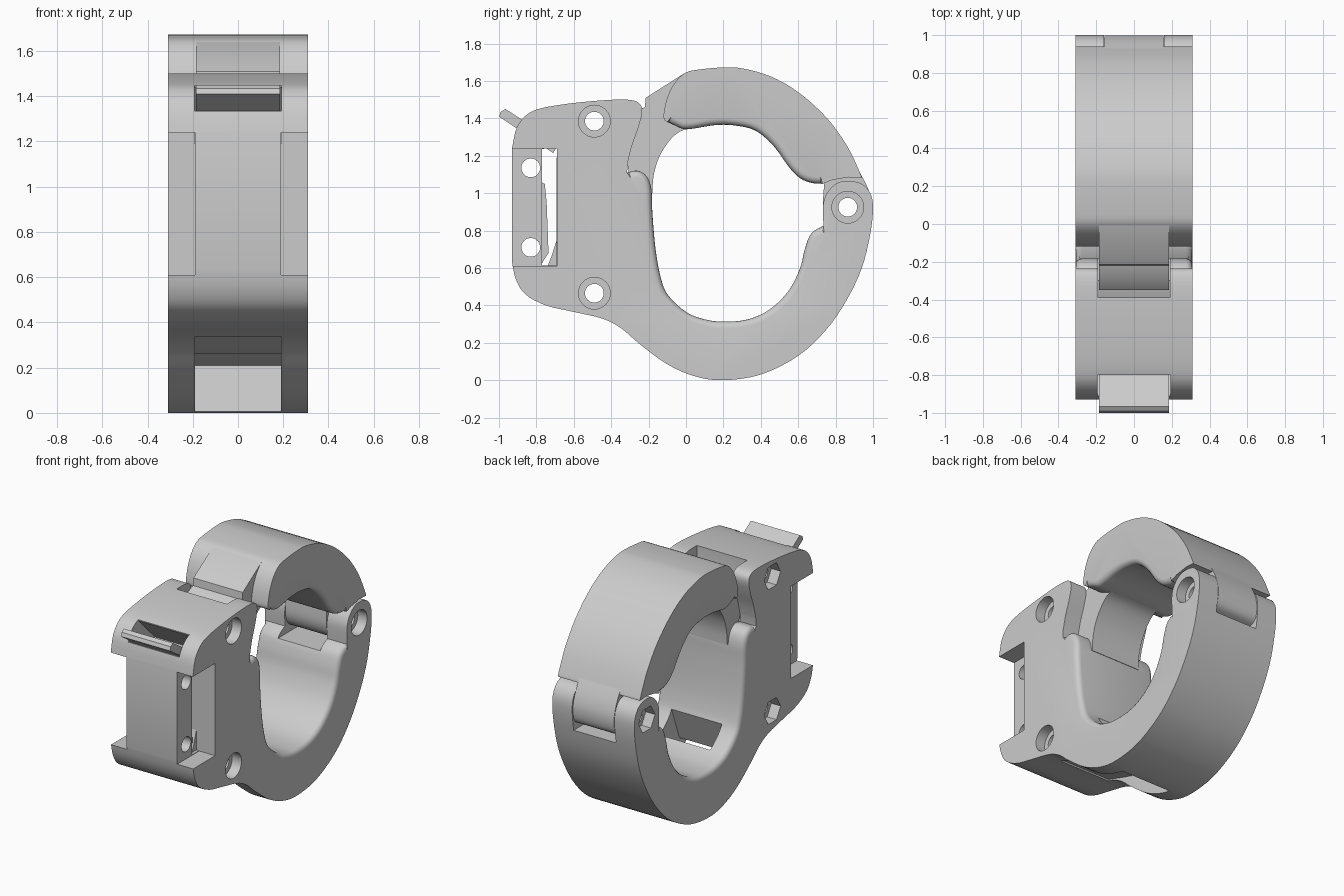
import bpy, bmesh, math

cube = bpy.data.objects.get("Cube")
if cube:
    bpy.data.objects.remove(cube)

grey = bpy.data.materials.new("clamp grey")
grey.use_nodes = True
COLOUR = (0.6, 0.6, 0.6, 1)
grey.diffuse_color = COLOUR
grey.node_tree.nodes["Principled BSDF"].inputs["Base Color"].default_value = COLOUR


def spline(pts, steps=4):
    """Smooth open run through (y, z) points."""
    out = []
    for i in range(len(pts) - 1):
        a, b, c, d = pts[max(i - 1, 0)], pts[i], pts[i + 1], pts[min(i + 2, len(pts) - 1)]
        for s in range(steps):
            t = s / steps
            out.append(tuple(0.5 * (2 * b[k] + (c[k] - a[k]) * t
                       + (2 * a[k] - 5 * b[k] + 4 * c[k] - d[k]) * t * t
                       + (3 * b[k] - a[k] - 3 * c[k] + d[k]) * t ** 3) for k in (0, 1)))
    return out + [pts[-1]]


def prism(name, pts, x0, x1, soft=(), r=0):
    """Extrude a side profile across x; rims of the soft points are rounded by r."""
    n = len(pts)
    area = sum(pts[i - 1][0] * pts[i][1] - pts[i][0] * pts[i - 1][1] for i in range(n))
    side = 1 if area > 0 else -1
    inward = [(0, 0)] * n
    for i in soft:
        (ay, az), (by, bz) = pts[i - 1], pts[i + 1]
        length = math.hypot(by - ay, bz - az)
        inward[i] = (side * (az - bz) / length, side * (by - ay) / length)
    angles = [k * math.pi / 8 for k in range(5)] if r else [0]
    rim = [(r * (1 - math.cos(a)), r * (1 - math.sin(a))) for a in angles]
    layers = [(x0 + dx, m) for dx, m in rim] + [(x1 - dx, m) for dx, m in reversed(rim)]
    bm = bmesh.new()
    rings = [[bm.verts.new((x, p[0] + d[0] * m, p[1] + d[1] * m)) for p, d in zip(pts, inward)]
             for x, m in layers]
    bm.faces.new(rings[0][::-1])
    bm.faces.new(rings[-1])
    for a, b in zip(rings, rings[1:]):
        for i in range(n):
            j = (i + 1) % n
            bm.faces.new((a[i], a[j], b[j], b[i]))
    if side < 0:
        bmesh.ops.reverse_faces(bm, faces=bm.faces[:])
    mesh = bpy.data.meshes.new(name)
    bm.to_mesh(mesh)
    bm.free()
    mesh.materials.append(grey)
    ob = bpy.data.objects.new(name, mesh)
    bpy.context.collection.objects.link(ob)
    return ob


def box(name, x0, x1, y0, y1, z0, z1):
    return prism(name, [(y0, z0), (y1, z0), (y1, z1), (y0, z1)], x0, x1)


def rod(name, y, z, r, x0, x1, sides=32):
    turn = 2 * math.pi / sides
    return prism(name, [(y + r * math.cos(i * turn), z + r * math.sin(i * turn))
                        for i in range(sides)], x0, x1)


def cut(ob, cutters):
    """Subtract the cutters and keep the plain result."""
    for c in cutters:
        c.hide_render = True
        m = ob.modifiers.new("cut", 'BOOLEAN')
        m.operation, m.solver, m.object = 'DIFFERENCE', 'EXACT', c
    bpy.context.view_layer.update()
    graph = bpy.context.evaluated_depsgraph_get()
    mesh = bpy.data.meshes.new_from_object(ob.evaluated_get(graph))
    ob.modifiers.clear()
    ob.data = mesh


W, T, H = 0.31, 0.19, 0.155          # half widths: body, tongue, hinge tongue
ROUND = 0.035                        # rounding of the bore rims
SCREWS = [(-0.49, 1.385), (-0.49, 0.465), (0.865, 0.925)]

# Lower frame with front block, soft bore and hinge knuckles
front_top = spline([(-0.93, 1.24), (-0.905, 1.35), (-0.85, 1.42), (-0.77, 1.455), (-0.6, 1.482),
                    (-0.4, 1.499), (-0.29, 1.497), (-0.245, 1.475), (-0.235, 1.43),
                    (-0.255, 1.35), (-0.29, 1.25), (-0.312, 1.16)])
lower_bore = spline([(-0.315, 1.11), (-0.26, 1.12), (-0.21, 1.09), (-0.185, 1.02), (-0.18, 0.9),
                     (-0.165, 0.72), (-0.14, 0.57), (-0.1, 0.46), (0, 0.365), (0.1, 0.325),
                     (0.2, 0.313), (0.33, 0.325), (0.45, 0.38), (0.55, 0.48), (0.61, 0.6),
                     (0.635, 0.7), (0.67, 0.785), (0.735, 0.825)])
outside = spline([(0.733, 0.87), (0.735, 0.95), (0.76, 1.01), (0.81, 1.055), (0.87, 1.065),
                  (0.94, 1.05), (0.985, 1.0), (1.0, 0.92), (0.985, 0.78), (0.94, 0.6),
                  (0.86, 0.43), (0.75, 0.27), (0.6, 0.13), (0.4, 0.03), (0.2, 0.0),
                  (0.05, 0.02), (-0.1, 0.085), (-0.25, 0.195), (-0.35, 0.28), (-0.45, 0.33),
                  (-0.6, 0.365), (-0.75, 0.4), (-0.86, 0.46), (-0.91, 0.54), (-0.93, 0.63)])
first = len(front_top)
frame = prism("lower_frame", front_top + lower_bore + outside, -W, W,
              range(first + 1, first + len(lower_bore) - 1), ROUND)

# Openings in the frame
cutters = [
    prism("latch_slot", [(-0.39, 1.6), (-0.39, 1.32), (-0.3, 1.0), (-0.1, 1.0), (-0.1, 1.6)], -T, T),
    prism("strap_slot", [(-0.55, 0.2), (-0.47, 0.345), (-0.3, 0.29), (-0.2, 0.26), (-0.11, 0.5),
                         (0.0, 0.42), (0.03, 0.26), (0.16, 0.21), (0.1, -0.05)], -T, T),
    box("hinge_slot", -H - 0.005, H + 0.005, 0.6, 1.1, 0.77, 1.2),
    box("plate_window", -0.25, 0.25, -0.77, -0.692, 0.613, 1.237),
    prism("lever_pocket", [(-1.1, 1.335), (-0.9, 1.335), (-0.66, 1.17), (-0.62, 1.26),
                           (-0.8, 1.44), (-0.8, 1.6), (-1.1, 1.6)], -T - 0.003, T + 0.003),
    box("left_notch", T, 0.4, -1.1, -0.69, 0.61, 1.24),
    box("right_notch", -0.4, -T, -1.1, -0.69, 0.61, 1.24),
]
for z in (0.71, 1.135):
    cutters.append(rod("plate_hole", -0.83, z, 0.05, -0.35, 0.35))
for y, z in SCREWS:
    cutters += [rod("screw_hole", y, z, 0.05, -0.5, 0.5),
                rod("round_recess", y, z, 0.085, W - 0.07, 0.4),
                rod("hex_recess", y, z, 0.088, -0.4, -W + 0.07, 6)]
cut(frame, cutters)

# Upper jaw with soft bore
jaw_top = spline([(0.94, 1.08), (0.93, 1.11), (0.86, 1.255), (0.75, 1.405), (0.6, 1.54),
                  (0.45, 1.625), (0.3, 1.667), (0.2, 1.672), (0.08, 1.662), (0, 1.645),
                  (-0.06, 1.59), (-0.1, 1.51), (-0.12, 1.42), (-0.115, 1.39)])
upper_bore = spline([(-0.1, 1.38), (-0.06, 1.362), (-0.01, 1.342), (0.05, 1.347), (0.15, 1.363),
                     (0.25, 1.363), (0.37, 1.335), (0.47, 1.25), (0.55, 1.14),
                     (0.61, 1.08), (0.67, 1.055), (0.73, 1.05)])
first = len(jaw_top)
prism("upper_jaw", jaw_top + upper_bore + [(0.78, 1.07), (0.87, 1.085)], -W, W,
      range(first + 1, first + len(upper_bore) - 1), ROUND)

# Jaw tongue reaching down into the latch slot
tongue_inside = spline([(-0.18, 1.0), (-0.172, 1.1), (-0.14, 1.2), (-0.08, 1.29),
                        (-0.02, 1.335), (0.06, 1.352)])
prism("jaw_tongue", tongue_inside + [(0.06, 1.65), (-0.01, 1.64), (-0.215, 1.51), (-0.22, 1.46),
      (-0.29, 1.43), (-0.35, 1.37), (-0.34, 1.31), (-0.29, 1.02)], -T + 0.004, T - 0.004)

# Hinge tongue on the jaw
barrel = spline([(0.93, 1.11), (0.975, 1.02), (0.998, 0.93), (0.985, 0.84), (0.93, 0.805),
                 (0.85, 0.795), (0.77, 0.83), (0.735, 0.9), (0.735, 1.0), (0.75, 1.15)])
hinge = prism("hinge_tongue", barrel, -H, H)
cut(hinge, [c for c in cutters if c.name.startswith("screw_hole")])

# Latch lever with its release tab and inner stem
prism("latch_lever", [(-1.0, 1.41), (-0.99, 1.435), (-0.965, 1.45), (-0.68, 1.265),
                      (-0.71, 1.215)], -T + 0.005, T - 0.005)
prism("latch_stem", [(-0.78, 0.61), (-0.735, 0.68), (-0.745, 0.95), (-0.755, 1.05),
                     (-0.775, 1.06)], -T + 0.02, T - 0.02)
prism("latch_stop", [(-0.69, 0.61), (-0.685, 0.77), (-0.72, 0.66), (-0.74, 0.61)],
      -T + 0.02, T - 0.02)

for c in cutters:
    bpy.data.objects.remove(c)

# Smooth the curved walls, keep the rims crisp
bpy.ops.object.select_all(action='DESELECT')
for ob in bpy.context.collection.objects:
    if ob.type == 'MESH':
        ob.select_set(True)
        bpy.context.view_layer.objects.active = ob
bpy.ops.object.shade_smooth_by_angle(angle=math.radians(30))
